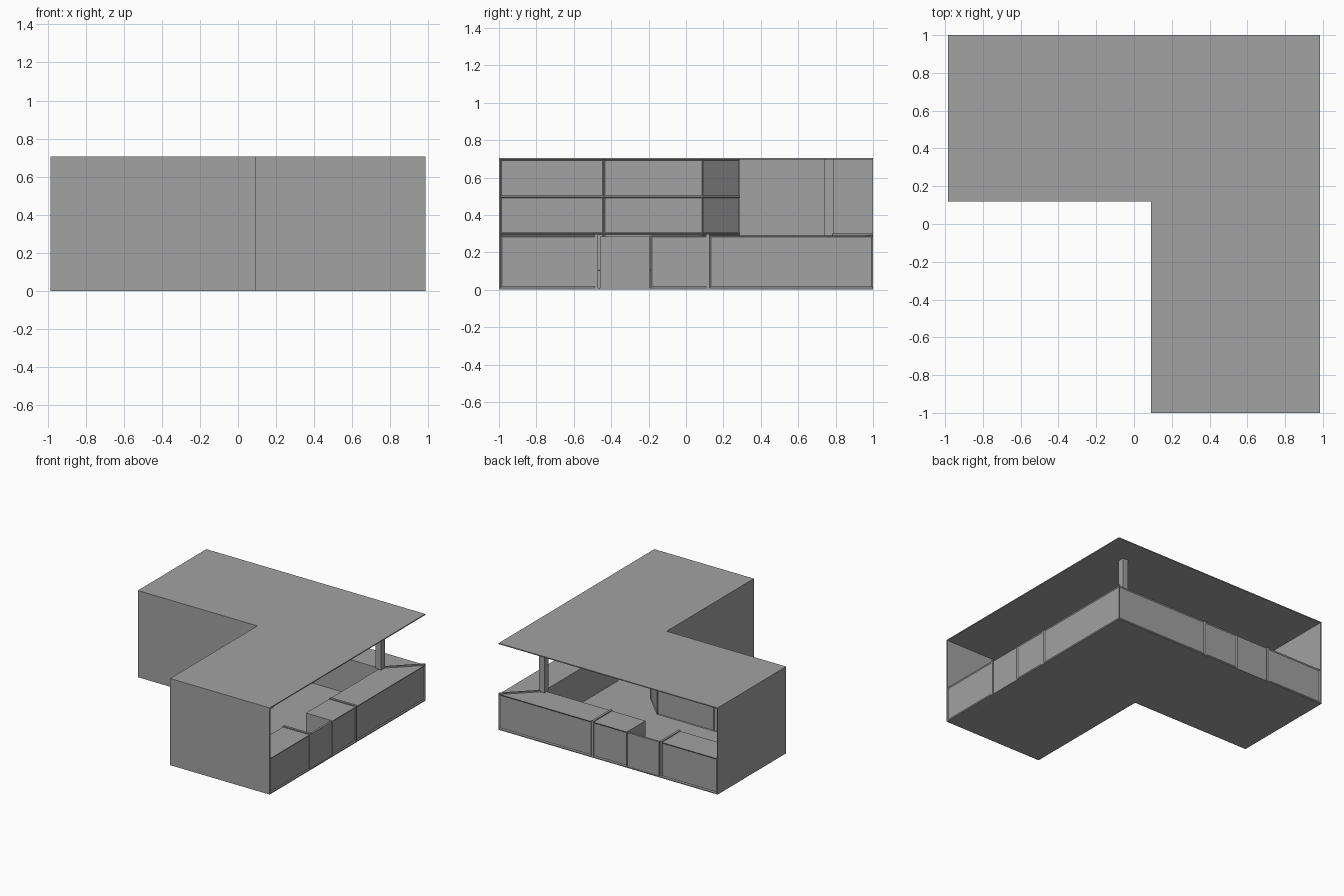
import bpy, bmesh
from mathutils import Vector

cube = bpy.data.objects.get("Cube")
if cube:
    bpy.data.objects.remove(cube)

grey = bpy.data.materials.new("mid_grey")
grey.use_nodes = True
grey.diffuse_color = (0.36, 0.36, 0.36, 1)
grey.node_tree.nodes["Principled BSDF"].inputs["Base Color"].default_value = grey.diffuse_color

XO, YO = 0.985, 1.0      # outer right and back faces
XI, YI = 0.09, 0.12      # inner corner of the L
T = 0.008                # sheet thickness
TOP, H = 0.29, 0.705     # counter height, total height
D = 0.24                 # counter depth


def prism(name, outline, z0, z1, inset_dirs=(), border=0.012):
    """Extrude an outline upward; faces looking along inset_dirs get a sunk panel."""
    bm = bmesh.new()
    base = bm.faces.new([bm.verts.new((x, y, z0)) for x, y in outline])
    up = bmesh.ops.extrude_face_region(bm, geom=[base])["geom"]
    bmesh.ops.translate(bm, vec=(0, 0, z1 - z0),
                        verts=[v for v in up if isinstance(v, bmesh.types.BMVert)])
    bmesh.ops.recalc_face_normals(bm, faces=bm.faces)
    for d in inset_dirs:
        aim = Vector(d).normalized()
        faces = [f for f in bm.faces if f.normal.dot(aim) > 0.99]
        bmesh.ops.inset_individual(bm, faces=faces, thickness=border, depth=0)
        for f in faces:
            bmesh.ops.translate(bm, verts=f.verts, vec=aim * -0.006)
    mesh = bpy.data.meshes.new(name)
    bm.to_mesh(mesh)
    bm.free()
    mesh.materials.append(grey)
    obj = bpy.data.objects.new(name, mesh)
    bpy.context.collection.objects.link(obj)
    return obj


def rect(x0, x1, y0, y1):
    return [(x0, y0), (x1, y0), (x1, y1), (x0, y1)]


def side_rect(side, t0, t1, d0, d1):
    """Rectangle along an open side, d measured inward from its outer face."""
    if side == "right":
        return rect(XO - d1, XO - d0, t0, t1)
    return rect(t0, t1, YO - d1, YO - d0)


# Shell: floor, roof and the closed walls
plan = [(XI, -YO), (XO, -YO), (XO, YO), (-XO, YO), (-XO, YI), (XI, YI)]
prism("floor", plan, 0, T)
prism("roof", plan, H - T, H)
prism("walls", [(XO, -YO), (XI, -YO), (XI, YI), (-XO, YI), (-XO, YO),
                (-XO + T, YO), (-XO + T, YI + T), (XI + T, YI + T),
                (XI + T, -YO + T), (XO, -YO + T)], T, H - T)

# Counters, gates and dividers along both open sides
out = {"right": (1, 0, 0), "back": (0, 1, 0)}
stops = {"right": (-YO + T, -0.48, -0.19, 0.115), "back": (-XO + T, -0.475, -0.167, 0.14)}
for side, (a, b, c, e) in stops.items():
    prism(side + "_end_counter", side_rect(side, a, b, 0, D), T, TOP, [out[side]])
    prism(side + "_middle_counter", side_rect(side, c, e, 0, D), T, TOP, [out[side]])
    prism(side + "_gate", side_rect(side, b + 0.02, c - 0.002, 0.004, 0.02), T, TOP - 0.005)
    for label, t in (("gate", b), ("corner", e)):
        prism(side + "_" + label + "_divider",
              side_rect(side, t - 0.008, t + 0.01, -0.0, D + 0.002), T, TOP + 0.008)

# Corner counter with its post and diagonal rail
cx, cy = stops["back"][3] + 0.01, stops["right"][3] + 0.01
prism("corner_counter", [(XO, YO), (cx, YO), (cx, YO - D), (XO - D, YO - D),
                         (XO - D, cy), (XO, cy)], T, TOP, out.values())
px, py = XO - D, YO - D + 0.01
prism("corner_post", rect(px - 0.025, px + 0.025, py - 0.03, py + 0.02), TOP, H - T)
w = 0.01
prism("corner_rail", [(px, py + w), (px + w, py), (XO, YO - w), (XO, YO), (XO - w, YO)],
      TOP, TOP + 0.01)

# Wall cabinets: three rows wrapping the inner corner with a diagonal unit
depth, cut = 0.17, 0.03
xa, yb = XI + depth, YI + depth
xc, yc = XI - cut, YI - cut
columns = {
    "right_outer": (rect(XI + T, xa, -YO + T, -0.44), (1, 0, 0)),
    "right_inner": (rect(XI + T, xa, -0.44, yc), (1, 0, 0)),
    "back_outer": (rect(-XO + T, -0.45, YI + T, yb), (0, 1, 0)),
    "back_inner": (rect(-0.45, xc, YI + T, yb), (0, 1, 0)),
    "diagonal": ([(XI + T, yc), (xa, yc), (xc, yb), (xc, YI + T), (XI + T, YI + T)], (1, 1, 0)),
}
rows = [0.10, 0.30, 0.497, H - T]
for label, (outline, facing) in columns.items():
    for i in range(3):
        prism(f"{label}_cabinet_{i + 1}", outline, rows[i], rows[i + 1], [facing], 0.008)
